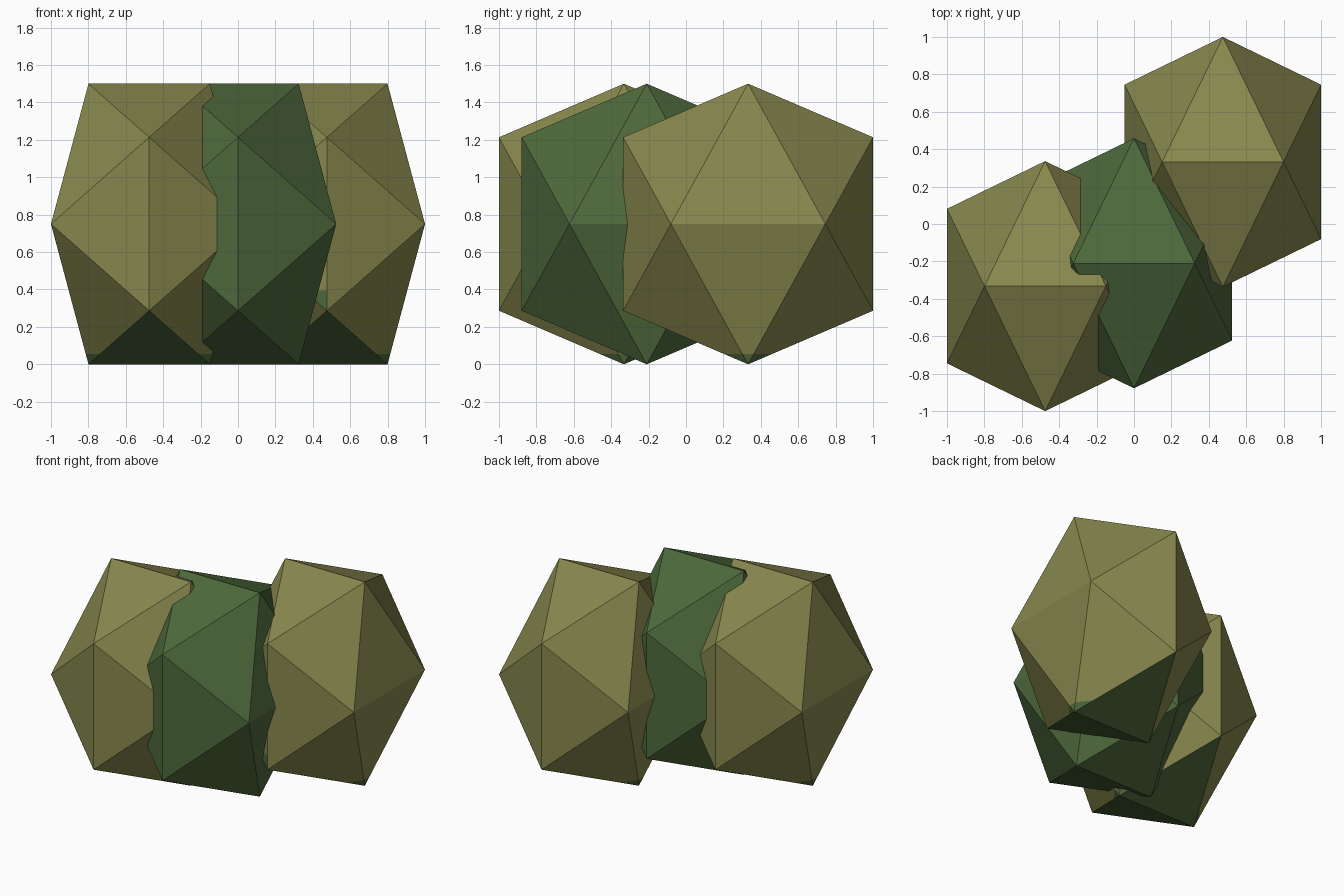
import bpy, bmesh
from mathutils import Vector

if "Cube" in bpy.data.objects:
    bpy.data.objects.remove(bpy.data.objects["Cube"])

PHI = (1 + 5 ** 0.5) / 2
SCALE = Vector((0.3245, 0.413, 0.75 / PHI))


def material(name, rgb):
    m = bpy.data.materials.new(name)
    m.diffuse_color = (*rgb, 1)
    m.use_nodes = True
    m.node_tree.nodes["Principled BSDF"].inputs["Base Color"].default_value = m.diffuse_color
    return m


olive = material("olive_leaf", (0.242, 0.245, 0.076))
green = material("dark_green_leaf", (0.076, 0.141, 0.045))


def leaf_clump(name, x, y, all_green=False, front_patch=False):
    # stretched icosahedron standing on its lowest edge
    bm = bmesh.new()
    for a in (-1, 1):
        for b in (-PHI, PHI):
            for co in ((a, 0, b), (b, a, 0), (0, b, a)):
                bm.verts.new([c * s for c, s in zip(co, SCALE)])
    bmesh.ops.convex_hull(bm, input=bm.verts[:])
    bmesh.ops.translate(bm, verts=bm.verts[:], vec=(0, 0, 0.75))
    bmesh.ops.recalc_face_normals(bm, faces=bm.faces[:])

    # the two undersides are green
    for f in bm.faces:
        f.material_index = int(all_green or f.calc_center_median().z < 0.15)

    if not all_green:
        # thin green rim where the clump meets the ground
        bmesh.ops.bisect_plane(bm, geom=bm.verts[:] + bm.edges[:] + bm.faces[:],
                               plane_co=(0, 0, 0.055), plane_no=(0, 0, 1))
        for f in bm.faces:
            if f.calc_center_median().z < 0.05:
                f.material_index = 1

    if front_patch:
        # small green corner on the tall front face beside the middle clump
        def tall(f):
            c = f.calc_center_median()
            return c.y < -0.3 and c.x < -0.1 and abs(c.z - 0.75) < 0.1
        faces = [f for f in bm.faces if tall(f)]
        geom = faces + list({e for f in faces for e in f.edges}) \
            + list({v for f in faces for v in f.verts})
        bmesh.ops.bisect_plane(bm, geom=geom, plane_co=(0, 0, 0.395),
                               plane_no=(0, 0, 1))
        for f in bm.faces:
            c = f.calc_center_median()
            if f.normal.y < -0.5 and abs(f.normal.z) < 0.05 and c.x < 0 \
                    and max(v.co.z for v in f.verts) < 0.4:
                f.material_index = 1

    mesh = bpy.data.meshes.new(name)
    bm.to_mesh(mesh)
    bm.free()
    mesh.materials.append(olive)
    mesh.materials.append(green)
    ob = bpy.data.objects.new(name, mesh)
    ob.location = (x, y, 0)
    bpy.context.collection.objects.link(ob)


# three overlapping clumps of the bush
leaf_clump("left_bush_clump", -0.475, -0.332)
leaf_clump("middle_bush_clump", 0, -0.21, all_green=True)
leaf_clump("right_bush_clump", 0.475, 0.332, front_patch=True)
